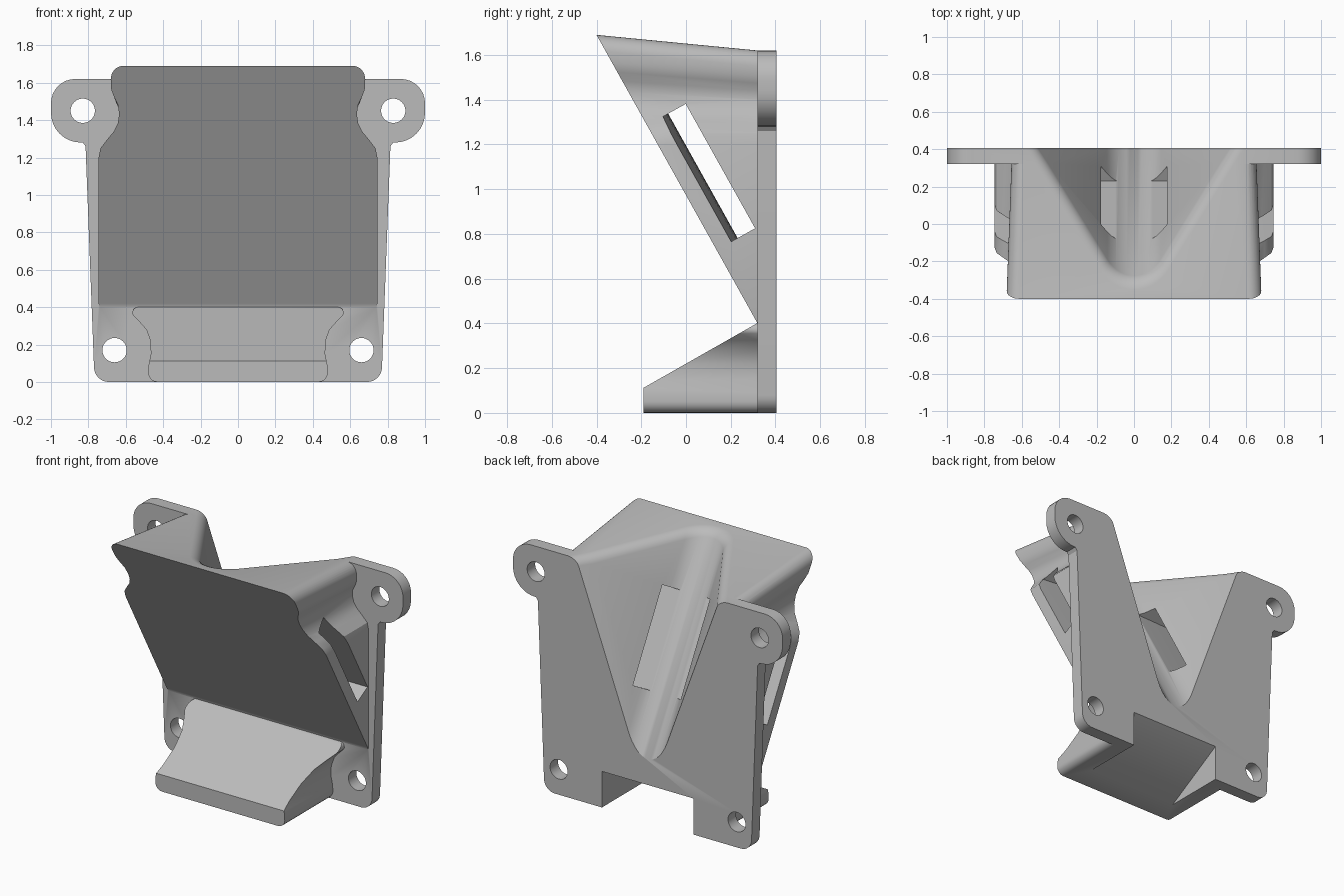
import bpy, bmesh, math
from mathutils import Vector

cube = bpy.data.objects.get("Cube")
if cube:
    bpy.data.objects.remove(cube, do_unlink=True)

grey = bpy.data.materials.new("plain grey")
grey.use_nodes = True
COLOUR = (0.5, 0.5, 0.5, 1)
grey.diffuse_color = COLOUR
grey.node_tree.nodes["Principled BSDF"].inputs["Base Color"].default_value = COLOUR

# Directions of the sloping front: along the slope, and from it into the body
DROP = math.atan2(0.72, 1.29)
ALONG = Vector((0, -math.sin(DROP), math.cos(DROP)))
INTO = Vector((0, math.cos(DROP), math.sin(DROP)))
SIDE = Vector((1, 0, 0))


def arc(cx, cy, r, start, end, steps=8):
    angles = [math.radians(start + (end - start) * i / steps) for i in range(steps + 1)]
    return [(cx + r * math.cos(a), cy + r * math.sin(a)) for a in angles]


def mirrored(half):
    return half + [(-x, y) for x, y in reversed(half) if abs(x) > 1e-5]


def prism(name, outline, place, start, end, cut=None):
    """Solid between two copies of an outline, optionally trimmed by a plane."""
    bm = bmesh.new()
    a, b = [[bm.verts.new(place(u, v, d)) for u, v in outline] for d in (start, end)]
    bm.faces.new(a)
    bm.faces.new(b)
    for i in range(len(a)):
        j = (i + 1) % len(a)
        bm.faces.new((a[i], a[j], b[j], b[i]))
    if cut:
        geom = bm.verts[:] + bm.edges[:] + bm.faces[:]
        res = bmesh.ops.bisect_plane(bm, geom=geom, plane_co=cut[0], plane_no=cut[1],
                                     clear_outer=True)
        edges = [e for e in res["geom_cut"] if isinstance(e, bmesh.types.BMEdge)]
        bmesh.ops.contextual_create(bm, geom=edges)
    bmesh.ops.recalc_face_normals(bm, faces=bm.faces)
    mesh = bpy.data.meshes.new(name)
    bm.to_mesh(mesh)
    bm.free()
    ob = bpy.data.objects.new(name, mesh)
    bpy.context.collection.objects.link(ob)
    mesh.materials.append(grey)
    return ob


def combine(ob, other, operation):
    mod = ob.modifiers.new("combine", "BOOLEAN")
    mod.operation, mod.object, mod.solver = operation, other, "EXACT"
    bpy.context.view_layer.update()
    graph = bpy.context.evaluated_depsgraph_get()
    mesh = bpy.data.meshes.new_from_object(ob.evaluated_get(graph))
    ob.modifiers.clear()
    ob.data = mesh
    bpy.data.objects.remove(other, do_unlink=True)


def upright(u, v, d):
    return Vector((u, d, v))


def sloped(u, v, d):
    return SIDE * u + INTO * v + ALONG * d


def settled(u, v, d):
    # The upper part narrows and sinks a little towards the back
    f = min(max((v - 1.25) / 0.35, 0), 1) * (d + 0.4)
    return Vector((u * (1 - 0.055 * f), d, v - 0.097 * f))


# Back plate with ears
plate = mirrored(arc(0.69, 0.08, 0.08, -90, 0) + [(0.815, 1.26), (0.83, 1.28)]
                 + arc(0.84, 1.44, 0.16, -90, 0) + arc(0.87, 1.49, 0.13, 0, 90))
body = prism("mounting_bracket", plate, upright, 0.32, 0.405)

# Sloping front wedge with waisted sides
wedge = mirrored([(0.735, 0.38), (0.745, 0.42), (0.745, 1.20), (0.735, 1.25), (0.70, 1.30),
                  (0.665, 1.345), (0.645, 1.39), (0.638, 1.44), (0.645, 1.49),
                  (0.665, 1.53), (0.68, 1.57)] + arc(0.612, 1.62, 0.07, 0, 90))
combine(body, prism("wedge", wedge, settled, -0.5, 0.36,
                    (Vector((0, 0.32, 0.40)), -INTO)), "UNION")

# Lower lip with a ramp on top
lip = mirrored(arc(0.43, 0.05, 0.05, -90, 0, 5)
               + [(0.478, 0.09), (0.466, 0.15), (0.468, 0.22), (0.49, 0.28),
                  (0.53, 0.325)] + arc(0.535, 0.37, 0.03, -30, 90, 5))
combine(body, prism("lip", lip, upright, -0.19, 0.36,
                    (Vector((0, 0.32, 0.402)), Vector((0, -0.29, 0.51)))), "UNION")

# V groove running down the back, parallel to the sloping front
groove = mirrored(arc(0, 0.736, 0.18, -90, -36.87, 8) + [(0.744, 1.428)])
combine(body, prism("groove", groove, sloped, -0.6, 2.4), "DIFFERENCE")

# Rounded rim where the groove meets the top
bm = bmesh.new()
bm.from_mesh(body.data)
bmesh.ops.dissolve_degenerate(bm, dist=1e-5, edges=bm.edges)
rim = []
for e in bm.edges:
    mid = (e.verts[0].co + e.verts[1].co) / 2
    if len(e.link_faces) == 2 and mid.z > 1.55 and abs(mid.x) < 0.62:
        top, wall = sorted(e.link_faces, key=lambda f: -f.normal.z)
        if (top.normal.z > 0.9 and abs(wall.normal.dot(ALONG)) < 0.05
                and wall.normal.dot(INTO) > 0.2):
            rim.append(e)
bmesh.ops.bevel(bm, geom=rim, offset=0.05, segments=4, profile=0.5, affect="EDGES",
                clamp_overlap=True)
bm.to_mesh(body.data)
bm.free()

# Strap slot through both sides, with a bowed floor
floor = [(x / 10, 0.583 - 0.06 * (x / 10) ** 2) for x in range(-8, 9)]
slot = floor + [(0.8, 0.672), (-0.8, 0.672)]
combine(body, prism("slot", slot, sloped, 0.57, 1.207), "DIFFERENCE")

# Recess under the lip, open at the back
recess = [(-0.02, 0), (-0.11, -0.05), (0.5, -0.05), (0.5, 0.296)]
combine(body, prism("recess", recess, lambda u, v, d: Vector((d, u, v)), -0.34, 0.34),
        "DIFFERENCE")

# Screw holes
for x, z in ((0.83, 1.45), (0.66, 0.17)):
    for s in (-1, 1):
        ring = arc(s * x, z, 0.065, 0, 360, 32)[:-1]
        combine(body, prism("hole", ring, upright, 0.2, 0.6), "DIFFERENCE")

bpy.ops.object.select_all(action="DESELECT")
body.select_set(True)
bpy.context.view_layer.objects.active = body
bpy.ops.object.shade_smooth_by_angle(angle=math.radians(30))
